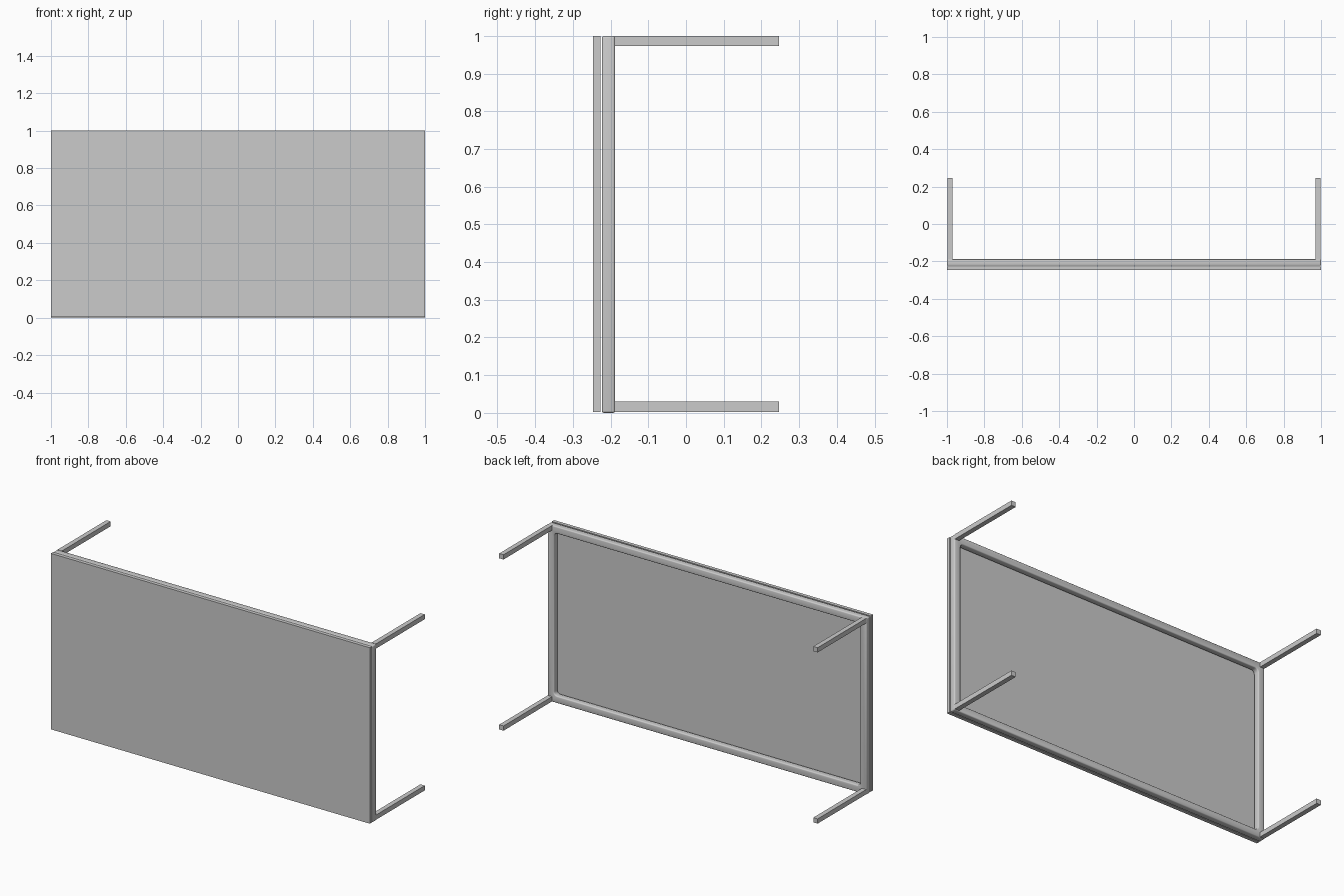
import bpy, bmesh
from math import radians

if "Cube" in bpy.data.objects:
    bpy.data.objects.remove(bpy.data.objects["Cube"])


def finish(bm, name):
    bmesh.ops.recalc_face_normals(bm, faces=bm.faces)
    me = bpy.data.meshes.new(name)
    bm.to_mesh(me)
    bm.free()
    ob = bpy.data.objects.new(name, me)
    bpy.context.collection.objects.link(ob)
    return ob


def box(name, lo, hi):
    bm = bmesh.new()
    bmesh.ops.create_cube(bm, size=1)
    for v in bm.verts:
        v.co = [(a + b) / 2 + c * (b - a) for a, b, c in zip(lo, hi, v.co)]
    return finish(bm, name)


# Table top, standing on its long edge
box("table_top", (-1, -0.247, 0.003), (1, -0.227, 1.0))

# Apron frame behind the top: rectangular ring with rounded edges
bm = bmesh.new()
W = 0.04
rings = []
for y, d in ((-0.223, 0), (-0.188, 0), (-0.188, W), (-0.223, W)):
    pts = ((-1 + d, d), (1 - d, d), (1 - d, 1 - d), (-1 + d, 1 - d))
    rings.append([bm.verts.new((x, y, z)) for x, z in pts])
for k in range(4):
    a, b = rings[k], rings[(k + 1) % 4]
    for i in range(4):
        j = (i + 1) % 4
        bm.faces.new((a[i], a[j], b[j], b[i]))
bmesh.ops.recalc_face_normals(bm, faces=bm.faces)
# round the inner corners, then soften every remaining hard edge
inner = [bm.edges.get((rings[2][i], rings[3][i])) for i in range(4)]
bmesh.ops.bevel(bm, geom=inner, offset=0.02, segments=4, profile=0.5, affect='EDGES')
hard = [e for e in bm.edges if e.calc_face_angle(0) > radians(40)]
bmesh.ops.bevel(bm, geom=hard, offset=0.006, segments=3, profile=0.5,
                affect='EDGES', clamp_overlap=True)
frame = finish(bm, "apron_frame")
bpy.ops.object.select_all(action='DESELECT')
frame.select_set(True)
bpy.context.view_layer.objects.active = frame
bpy.ops.object.shade_smooth_by_angle(angle=radians(35))

# Four square legs
for side, x in (("left", -0.998), ("right", 0.971)):
    for end, z in (("lower", 0.003), ("upper", 0.973)):
        box(f"{side}_{end}_leg", (x, -0.19, z), (x + 0.027, 0.247, z + 0.027))
